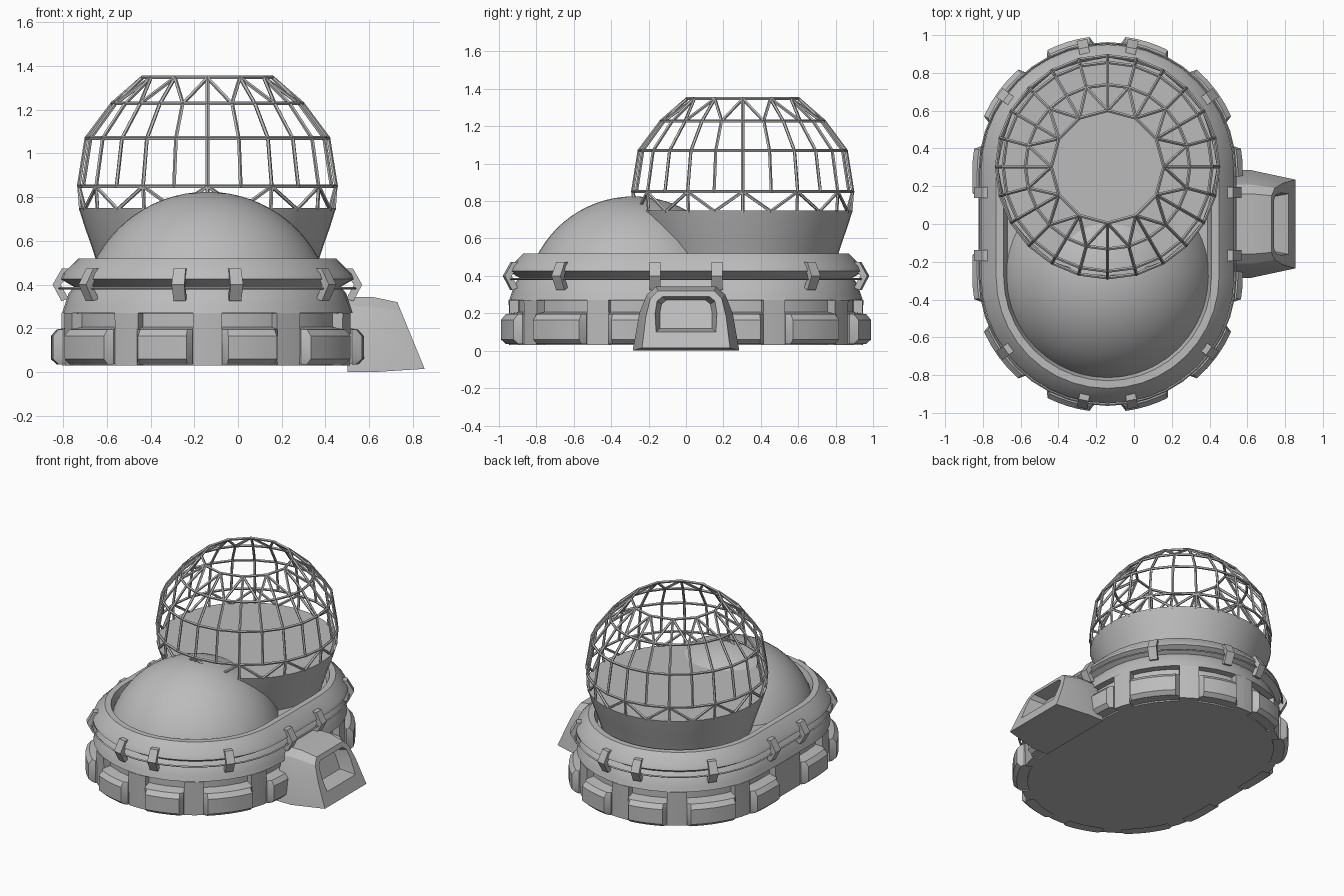
import bpy, bmesh
from math import sin, cos, radians, sqrt, pi
from mathutils import Vector

if "Cube" in bpy.data.objects:
    bpy.data.objects.remove(bpy.data.objects["Cube"])

CX, CY = -0.14, 0.28      # centres of the rounded ends
STRAIGHT = 23             # straight half-side, in the same units as degrees

grey = bpy.data.materials.new("concrete_grey")
grey.use_nodes = True
grey.diffuse_color = (0.5, 0.5, 0.5, 1)
grey.node_tree.nodes["Principled BSDF"].inputs["Base Color"].default_value = (0.5, 0.5, 0.5, 1)


def finish(name, bm, angle=30):
    bmesh.ops.recalc_face_normals(bm, faces=bm.faces)
    mesh = bpy.data.meshes.new(name)
    bm.to_mesh(mesh)
    bm.free()
    mesh.materials.append(grey)
    mesh.shade_smooth()
    mesh.set_sharp_from_angle(angle=radians(angle))
    ob = bpy.data.objects.new(name, mesh)
    bpy.context.collection.objects.link(ob)
    return ob


def loft(bm, sections, loop=False, ring=True, caps=True):
    """Skin a list of equal-length point rows."""
    rows = [[bm.verts.new(p) for p in s] for s in sections]
    pairs = list(zip(rows, rows[1:])) + ([(rows[-1], rows[0])] if loop else [])
    n = len(rows[0])
    for a, b in pairs:
        for i in range(n if ring else n - 1):
            j = (i + 1) % n
            bm.faces.new((a[i], a[j], b[j], b[i]))
    if caps:
        bm.faces.new(rows[0])
        bm.faces.new(rows[-1])


def station(s):
    """Centre y and angle at path position s on one quarter of the outline."""
    return (CY * (1 + s / STRAIGHT), 0) if s < 0 else (CY, radians(s))


def quarter_sweep(name, profile, spans, end_r=9, steps=4, chamfer=0):
    """Sweep a profile (r, z) over spans of the outline, in all four quarters."""
    bm = bmesh.new()
    for s0, s1 in spans:
        a, b = s0 + chamfer, s1 - chamfer
        stops = [(a + (b - a) * i / steps, 9) for i in range(steps + 1)]
        if chamfer:
            stops = [(s0, end_r)] + stops + [(s1, end_r)]
        for mx in (1, -1):
            for my in (1, -1):
                rows = []
                for s, limit in stops:
                    cy, t = station(s)
                    rows.append([(CX + mx * min(r, limit) * cos(t),
                                  my * (cy + min(r, limit) * sin(t)), z) for r, z in profile])
                loft(bm, rows)
    return finish(name, bm)


def outline(r, z, step=9):
    pts = []
    for side in (0, 1):
        for k in range(180 // step + 1):
            t = radians(180 * side + k * step)
            pts.append((CX + r * cos(t), (CY, -CY)[side] + r * sin(t), z))
    return pts


def lathe(name, profile, cy, segments=48):
    bm = bmesh.new()
    loft(bm, [[(CX + r * cos(2 * pi * k / segments), cy + r * sin(2 * pi * k / segments), z)
               for k in range(segments)] for r, z in profile])
    return finish(name, bm)


# Main shell: recessed foot, wall, groove, sloping rim and sunken roof
shell = [(0.62, 0.03), (0.62, 0.268), (0.665, 0.27), (0.655, 0.3), (0.635, 0.36), (0.61, 0.39),
         (0.67, 0.425), (0.66, 0.45), (0.59, 0.52), (0.55, 0.52), (0.53, 0.46)]
bm = bmesh.new()
loft(bm, [outline(r, z) for r, z in shell])
finish("base_shell", bm)

# Wall piers and the bulging panels between them
panels = [(-11.5, 11.5), (22, 50.6), (61.6, 84.3)]
piers = [(-STRAIGHT, -11.5), (11.5, 22), (50.6, 61.6), (84.3, 90)]
quarter_sweep("wall_piers", [(0.6, 0.03), (0.665, 0.03), (0.668, 0.27), (0.6, 0.27)], piers, steps=2)
quarter_sweep("wall_panels", [(0.6, 0.04), (0.69, 0.036), (0.716, 0.06), (0.716, 0.165),
                              (0.69, 0.195), (0.6, 0.21)], panels, end_r=0.675, chamfer=2)

# Clamps gripping a cable around the groove
clamps = [(c - 2.4, c + 2.4) for c in (-9.4, 36, 79)]
quarter_sweep("rim_clamps", [(0.62, 0.475), (0.665, 0.475), (0.708, 0.4), (0.668, 0.325),
                             (0.635, 0.335), (0.67, 0.4), (0.635, 0.45)], clamps, steps=1)
bm = bmesh.new()
loft(bm, [outline(0.677 + dr, 0.383 + dz) for dr, dz in
          ((0.006, 0), (0, 0.006), (-0.006, 0), (0, -0.006))], loop=True, caps=False)
finish("groove_cable", bm)

# Front dome: a spherical cap
R, ZC = 0.579, 0.246
cap = [(R * cos(radians(a)), ZC + R * sin(radians(a))) for a in range(20, 90, 5)]
lathe("front_dome", cap + [(0.01, ZC + R)], -CY)

# Rear bowl with a flat floor
GY = 0.303
lathe("rear_bowl", [(0.49, 0.45), (0.512, 0.52), (0.535, 0.59), (0.56, 0.66), (0.588, 0.75)], GY)

# Open lattice dome
bm = bmesh.new()


def bar(a, b, radius=0.009):
    d = b - a
    rot = d.to_track_quat('Z', 'Y').to_matrix().to_4x4()
    rot.translation = (a + b) / 2
    bmesh.ops.create_cone(bm, cap_ends=True, segments=5, radius1=radius, radius2=radius,
                          depth=d.length + radius, matrix=rot)


def node(r, z, k):
    t = radians(15 * k)
    return Vector((CX + r * cos(t), GY + r * sin(t), z))


foot, low, mid, high, top = (0.58, 0.745), (0.588, 0.85), (0.553, 1.07), (0.435, 1.228), (0.298, 1.347)
for k in range(24):
    for level in (low, mid, high):
        bar(node(*level, k), node(*level, k + 1))
    bar(node(*low, k), node(*mid, k))
    bar(node(*mid, k), node(*high, k))
    if k % 2 == 0:
        bar(node(*top, k), node(*top, k + 2))
        for d in (-1, 0, 1):
            bar(node(*high, k + d), node(*top, k))
            bar(node(*low, k), node(*foot, k + d))
finish("lattice_dome", bm)

# Entrance porch: tapered hood, sloping face and a recessed doorway
hood = [(0.285, 0), (0.25, 0.2), (0.21, 0.3), (0.16, 0.343)]
face = [(0.235, 0.015), (0.215, 0.18), (0.19, 0.28), (0.15, 0.32)]
door = [(0.16, 0.1), (0.165, 0.2), (0.155, 0.265), (0.125, 0.29)]
inner = [(0.14, 0.12), (0.14, 0.2), (0.13, 0.25), (0.105, 0.27)]


def porch_row(half, x, slope=0.0):
    return [(x - slope * z, y, z) for y, z in half] + [(x - slope * z, -y, z) for y, z in half[::-1]]


bm = bmesh.new()
loft(bm, [porch_row(hood, 0.5), porch_row(hood, 0.62), porch_row(face, 0.86, 0.41),
          porch_row(door, 0.86, 0.41), porch_row(inner, 0.76, 0.41)])
finish("entrance_porch", bm, 25)
